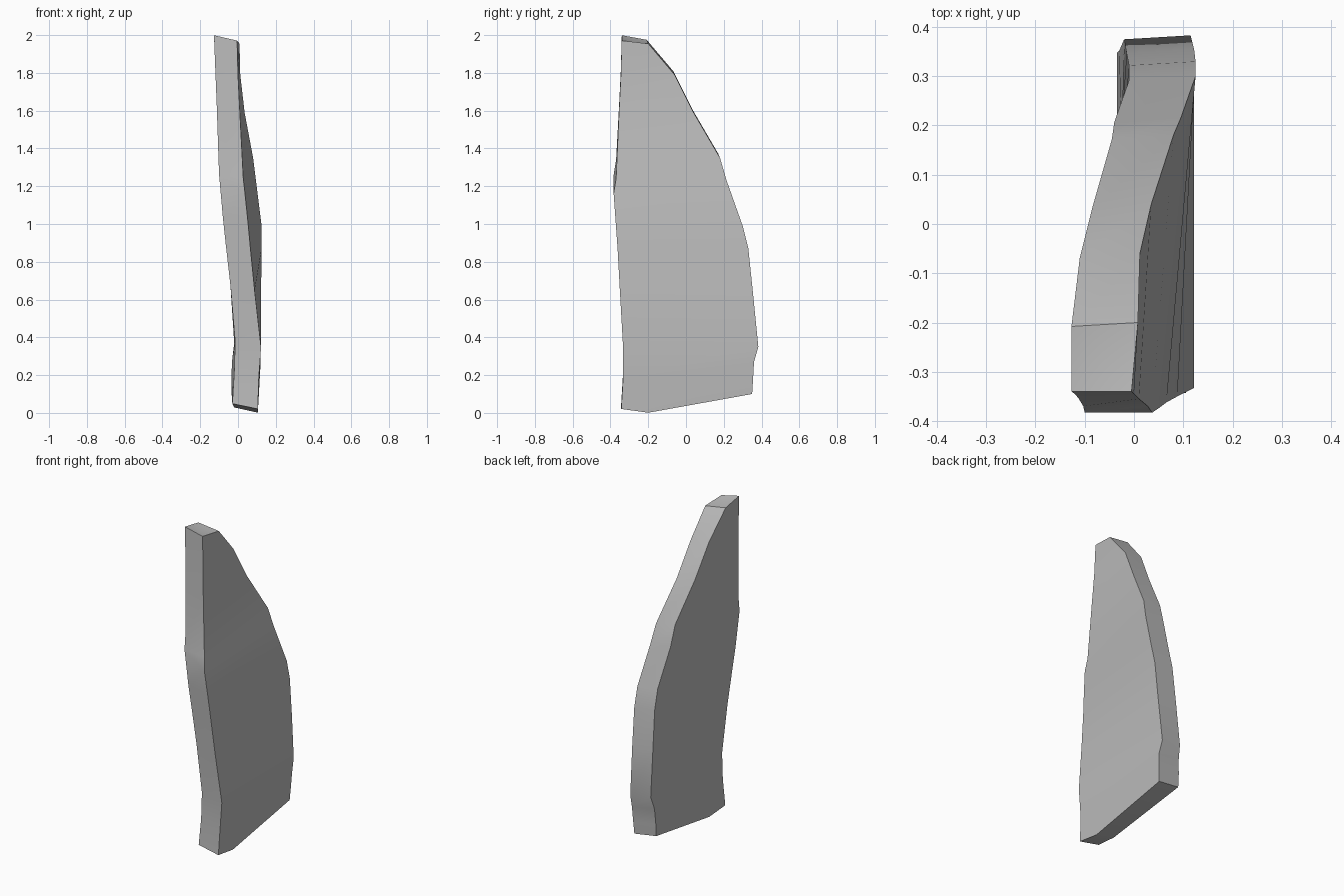
import bpy
import bmesh
import math

cube = bpy.data.objects.get("Cube")
if cube:
    bpy.data.objects.remove(cube)

# Single stone colour
stone = bpy.data.materials.new("stone_grey")
stone.use_nodes = True
colour = (0.5, 0.5, 0.5, 1.0)
stone.diffuse_color = colour
stone.node_tree.nodes["Principled BSDF"].inputs["Base Color"].default_value = colour

# Rim profiles from bottom to top: y, z, x of the -x side, x of the +x side
front_rim = [
    (-.20, .015, -.02, .105), (-.343, .035, -.03, .105), (-.333, .20, -.02, .11),
    (-.333, .36, -.015, .122), (-.35, .66, -.04, .088), (-.362, .88, -.065, .066),
    (-.372, 1.02, -.08, .053), (-.383, 1.21, -.1, .037), (-.37, 1.29, -.103, .028),
    (-.355, 1.6, -.112, .01), (-.345, 1.8, -.12, 0), (-.34, 1.985, -.127, -.005),
]
back_rim = [
    (.35, .11, -.035, .11), (.355, .19, -.035, .115), (.36, .28, -.03, .12),
    (.383, .36, -.02, .115), (.355, .64, -.015, .122), (.33, .88, -.01, .125),
    (.30, 1.0, -.01, .125), (.215, 1.24, -.04, .095), (.18, 1.36, -.045, .08),
    (.04, 1.6, -.085, .035), (-.06, 1.8, -.11, .012), (-.20, 1.965, -.127, .008),
]
crease_rows = (7, 8)

bm = bmesh.new()


def make_ring(row, front, back):
    """Four corners of one slightly tilted slice through the slab."""
    tilt = .05 if row in crease_rows else .014
    fy, fz, fl, fr = front
    by, bz, bl, br = back
    corners = [(fl, fy, fz + tilt), (fr, fy, fz - tilt),
               (br, by, bz - .01), (bl, by - .008, bz + .01)]
    return [bm.verts.new(c) for c in corners]


# Loft the slab through its slices
rings = [make_ring(i, f, b) for i, (f, b) in enumerate(zip(front_rim, back_rim))]
for low, high in zip(rings, rings[1:]):
    for i in range(4):
        j = (i + 1) % 4
        bm.faces.new((low[i], low[j], high[j], high[i]))

# Flat underside and shallow hollow on the broken top
bm.faces.new(rings[0][::-1])
top = bm.faces.new(rings[-1])
hollow = bmesh.ops.poke(bm, faces=[top])
hollow["verts"][0].co.z -= .012
bmesh.ops.recalc_face_normals(bm, faces=bm.faces[:])

mesh = bpy.data.meshes.new("stone_slab")
bm.to_mesh(mesh)
bm.free()
mesh.materials.append(stone)
slab = bpy.data.objects.new("stone_slab", mesh)
bpy.context.collection.objects.link(slab)

# Smooth broad sides, crisp rim
bpy.ops.object.select_all(action='DESELECT')
slab.select_set(True)
bpy.context.view_layer.objects.active = slab
bpy.ops.object.shade_smooth_by_angle(angle=math.radians(30))
